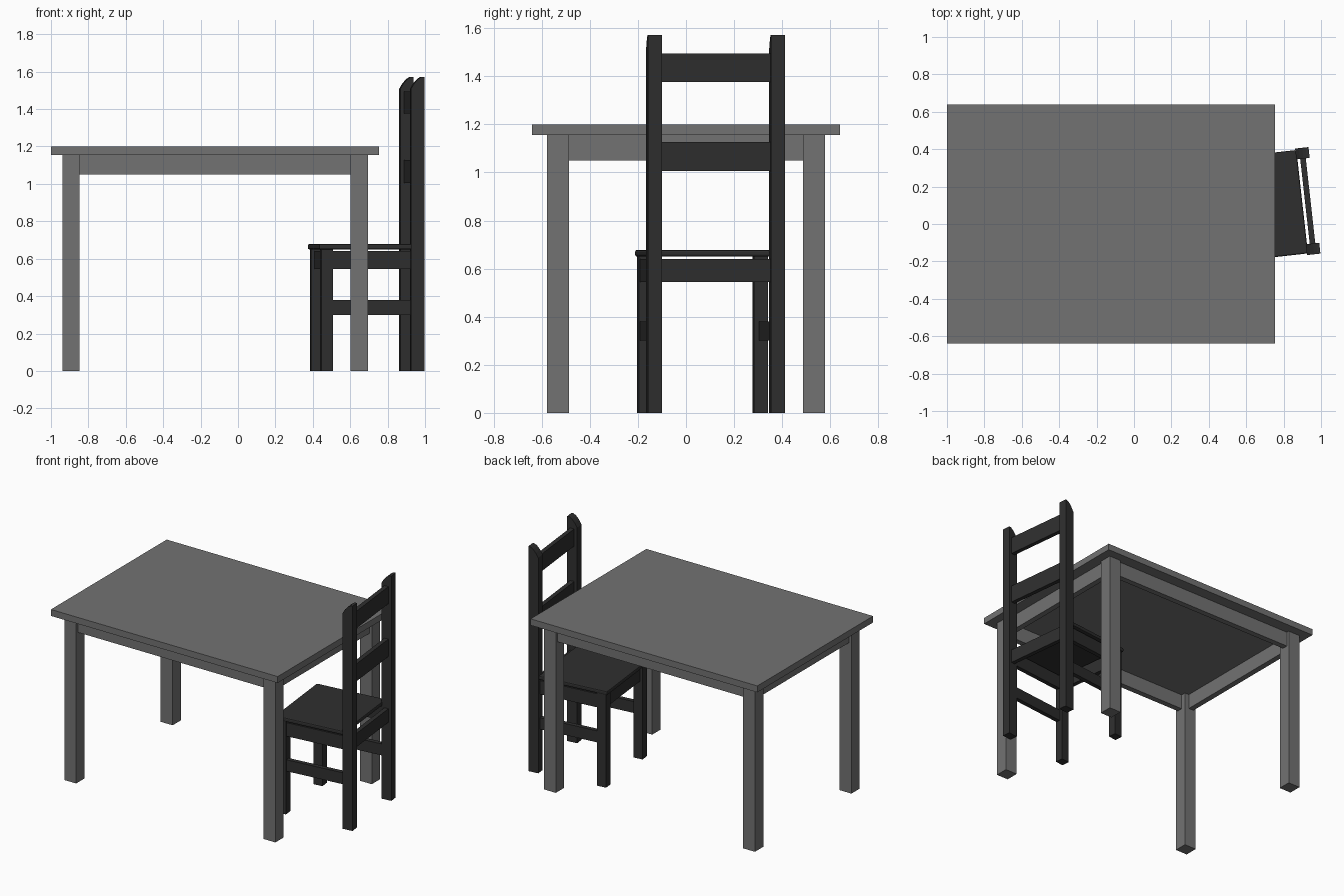
import bpy, bmesh, math
from mathutils import Matrix

if "Cube" in bpy.data.objects:
    bpy.data.objects.remove(bpy.data.objects["Cube"])


def material(name, v):
    m = bpy.data.materials.new(name)
    m.diffuse_color = (v, v, v, 1)
    m.use_nodes = True
    m.node_tree.nodes["Principled BSDF"].inputs["Base Color"].default_value = m.diffuse_color
    return m


GREY = material("table grey", 0.17)
DARK = material("chair charcoal", 0.028)

# Chair placement: local origin lies midway between the back posts, front is -x
CHAIR = Matrix.Translation((0.929, 0.1225, 0)) @ Matrix.Rotation(math.radians(6.4), 4, 'Z')


def finish(name, bm, mat, matrix):
    bmesh.ops.recalc_face_normals(bm, faces=bm.faces)
    me = bpy.data.meshes.new(name)
    bm.to_mesh(me)
    bm.free()
    me.materials.append(mat)
    ob = bpy.data.objects.new(name, me)
    ob.matrix_world = matrix
    bpy.context.collection.objects.link(ob)
    return ob


def box(name, x, y, z, mat, matrix=Matrix()):
    """Box from (min, max) ranges on each axis."""
    bm = bmesh.new()
    bmesh.ops.create_cube(bm, size=1)
    for v in bm.verts:
        v.co = [r[0] if c < 0 else r[1] for c, r in zip(v.co, (x, y, z))]
    return finish(name, bm, mat, matrix)


def span(s, a, b):
    """Range a..b mirrored to side s."""
    return (a, b) if s > 0 else (-b, -a)


# Table
box("table_top", (-1, 0.755), (-0.64, 0.64), (1.155, 1.2), GREY)
TABLE = Matrix.Translation((-0.1225, 0, 0))
for s in (-1, 1):
    for t in (-1, 1):
        box("table_leg", span(s, 0.725, 0.817), span(t, 0.487, 0.579), (0, 1.155), GREY, TABLE)
    box("table_long_apron", (-0.73, 0.73), span(s, 0.52, 0.56), (1.05, 1.155), GREY, TABLE)
    box("table_end_apron", span(s, 0.758, 0.798), (-0.49, 0.49), (1.05, 1.155), GREY, TABLE)

# Chair seat with softened edges
seat = box("seat", (-0.529, -0.03), (-0.278, 0.278), (0.65, 0.678), DARK, CHAIR)
bev = seat.modifiers.new("soft edge", 'BEVEL')
bev.width = 0.008
bev.segments = 2

# Back post side profile (x, z) with rounded front top
PROFILE = [(-0.036, 0), (0.036, 0), (0.036, 1.572), (0.02, 1.572),
           (0.002, 1.56), (-0.018, 1.538), (-0.036, 1.508)]

for s in (-1, 1):
    bm = bmesh.new()
    y0, y1 = span(s, 0.2285, 0.2865)
    face = bm.faces.new([bm.verts.new((x, y0, z)) for x, z in PROFILE])
    ext = bmesh.ops.extrude_face_region(bm, geom=[face])
    for v in ext["geom"]:
        if isinstance(v, bmesh.types.BMVert):
            v.co.y = y1
    finish("back_post", bm, DARK, CHAIR)
    box("front_leg", (-0.517, -0.453), span(s, 0.213, 0.27), (0, 0.65), DARK, CHAIR)
    # Side rails under the seat and lower stretchers
    box("side_rail", (-0.46, -0.03), span(s, 0.234, 0.264), (0.545, 0.64), DARK, CHAIR)
    box("side_stretcher", (-0.46, -0.03), span(s, 0.234, 0.264), (0.3, 0.38), DARK, CHAIR)

# Front and back rails, backrest slats
box("front_rail", (-0.5, -0.47), (-0.22, 0.22), (0.545, 0.64), DARK, CHAIR)
for name, z in (("back_rail", (0.545, 0.64)),
                ("middle_slat", (1.005, 1.127)),
                ("top_slat", (1.375, 1.495))):
    box(name, (-0.015, 0.015), (-0.235, 0.235), z, DARK, CHAIR)
